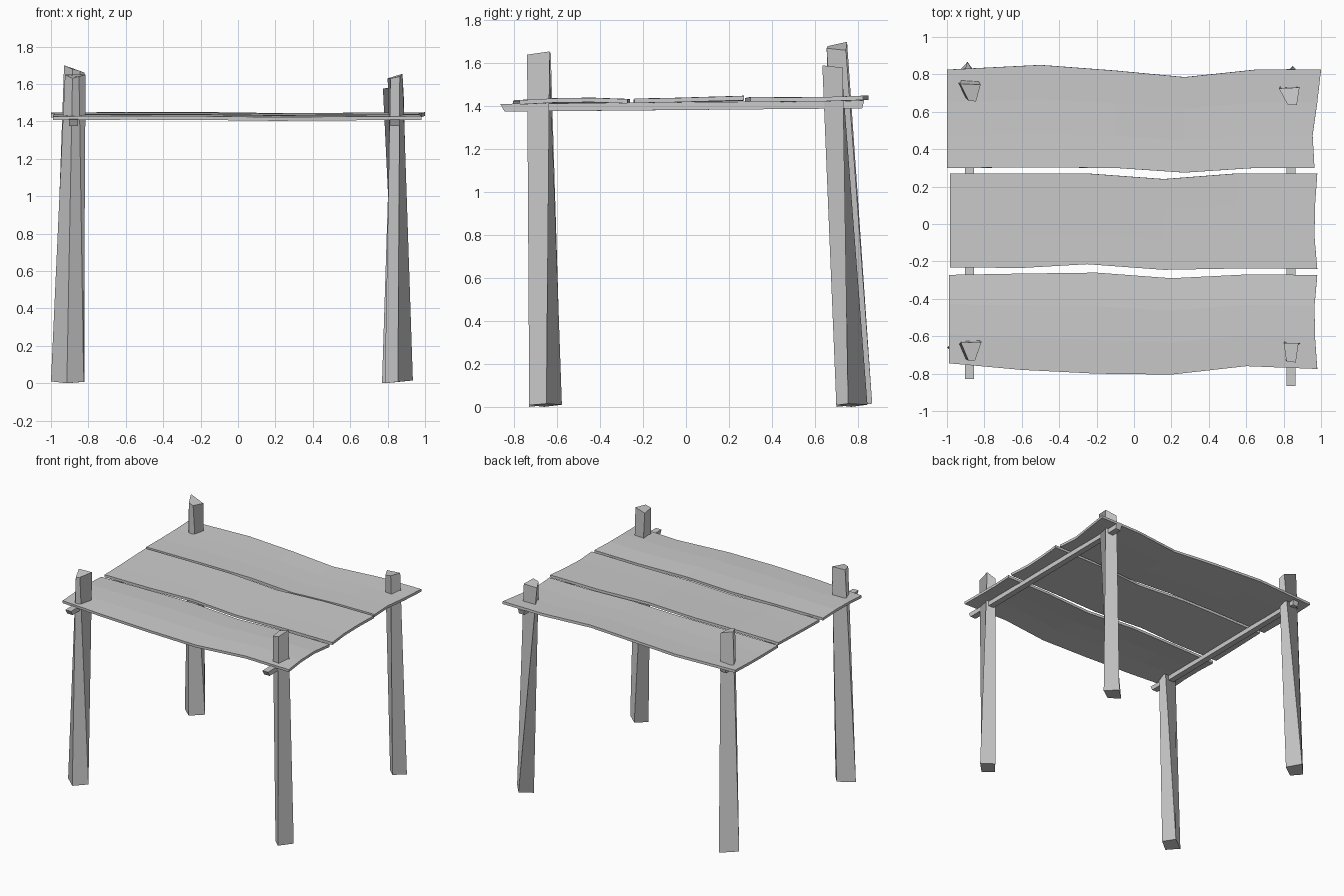
import bpy


def make_object(name, verts, faces):
    mesh = bpy.data.meshes.new(name)
    mesh.from_pydata(verts, [], faces)
    mesh.update()
    obj = bpy.data.objects.new(name, mesh)
    bpy.context.collection.objects.link(obj)
    return obj


def prism(name, bottom, top):
    # Four-sided solid between two counter-clockwise quads
    sides = [(i, (i + 1) % 4, (i + 1) % 4 + 4, i + 4) for i in range(4)]
    return make_object(name, bottom + top, [(3, 2, 1, 0), (4, 5, 6, 7)] + sides)


def post(name, bottom, top):
    base = [(x, y, z) for (x, y), z in zip(bottom, (0.01, 0.0, 0.008, 0.015))]
    prism(name, base, top)


# Rough-hewn corner posts, wedge-shaped and slightly twisted
post("front_left_post",
     [(-1.0, -.66), (-.915, -.73), (-.825, -.66), (-.89, -.58)],
     [(-.925, -.635, 1.65), (-.885, -.73, 1.63), (-.85, -.73, 1.64), (-.815, -.63, 1.65)])
post("back_left_post",
     [(-.99, .76), (-.915, .70), (-.82, .765), (-.89, .867)],
     [(-.93, .75, 1.70), (-.885, .66, 1.68), (-.845, .655, 1.67), (-.82, .745, 1.66)])
post("front_right_post",
     [(.85, -.578), (.785, -.66), (.855, -.73), (.935, -.65)],
     [(.80, -.635, 1.63), (.815, -.735, 1.63), (.865, -.74, 1.64), (.88, -.635, 1.655)])
post("back_right_post",
     [(.85, .845), (.77, .77), (.84, .70), (.925, .755)],
     [(.775, .725, 1.575), (.82, .64, 1.58), (.87, .635, 1.59), (.885, .73, 1.58)])


# Side rails under the planks, ends cut on a slant
def rail(name, x, y0, y1):
    h = 0.024

    def end(y, z, cut):
        return [(x - h, y + cut, z), (x + h, y + cut, z),
                (x + h, y, z + .036), (x - h, y, z + .036)]
    prism(name, end(y0, 1.375, .02), end(y1, 1.39, -.01))


rail("left_rail", -.88, -.83, .81)
rail("right_rail", .84, -.865, .83)


# Wavy planks: lofted between a front and a back edge, then thickened
def plank(name, xs, front, back, z_rows, end_shift):
    rows, n = len(z_rows), len(xs)
    verts = []
    for j, z in enumerate(z_rows):
        t = j / (rows - 1)
        for i, x in enumerate(xs):
            wave = (0, .002, .001, -.004, -.001, .001)[i]
            px = x + (end_shift[j] if i == n - 1 else 0)
            verts.append((px, front[i] * (1 - t) + back[i] * t, z + wave))
    faces = [(j * n + i, j * n + i + 1, (j + 1) * n + i + 1, (j + 1) * n + i)
             for j in range(rows - 1) for i in range(n - 1)]
    obj = make_object(name, verts, faces)
    mod = obj.modifiers.new("thickness", 'SOLIDIFY')
    mod.thickness = 0.02
    mod.offset = -1


plank("front_plank", (-.988, -.6, -.2, .2, .6, .98),
      (-.745, -.78, -.80, -.805, -.76, -.775),
      (-.272, -.265, -.26, -.29, -.27, -.272),
      (1.427, 1.436, 1.438, 1.432), (0, -.012, -.015, 0))
plank("middle_plank", (-.985, -.6, -.25, .16, .55, .98),
      (-.232, -.235, -.215, -.245, -.238, -.24),
      (.27, .27, .27, .24, .27, .27),
      (1.434, 1.437, 1.442, 1.447), (0, -.015, -.012, 0))
plank("back_plank", (-1.0, -.5, -.1, .27, .65, 1.0),
      (.30, .302, .30, .275, .30, .30),
      (.825, .85, .82, .785, .825, .825),
      (1.442, 1.44, 1.442, 1.448), (-.035, -.045, -.02, 0))
